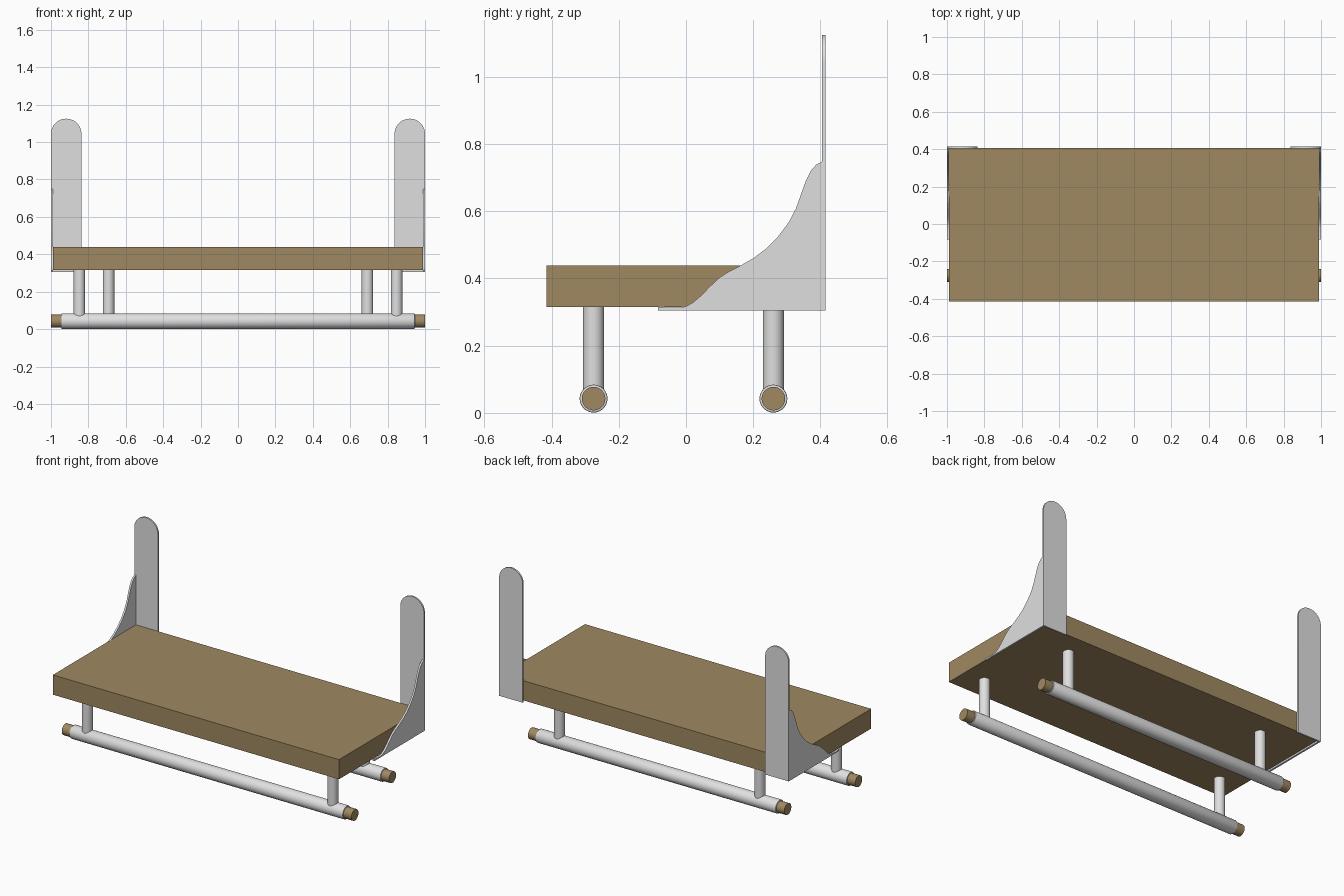
import bpy, bmesh, math
from mathutils import Matrix

if "Cube" in bpy.data.objects:
    bpy.data.objects.remove(bpy.data.objects["Cube"])


def material(name, rgb):
    m = bpy.data.materials.new(name)
    m.diffuse_color = (*rgb, 1)
    m.use_nodes = True
    m.node_tree.nodes["Principled BSDF"].inputs["Base Color"].default_value = m.diffuse_color
    return m


WOOD = material("brown wood", (0.35, 0.25, 0.12))
METAL = material("light grey metal", (0.74, 0.74, 0.74))


def finish(name, bm, mat, smooth=False):
    bmesh.ops.recalc_face_normals(bm, faces=bm.faces)
    me = bpy.data.meshes.new(name)
    bm.to_mesh(me)
    bm.free()
    me.materials.append(mat)
    ob = bpy.data.objects.new(name, me)
    bpy.context.collection.objects.link(ob)
    if smooth:
        bpy.ops.object.select_all(action='DESELECT')
        ob.select_set(True)
        bpy.context.view_layer.objects.active = ob
        bpy.ops.object.shade_smooth_by_angle(angle=math.radians(35))
    return ob


def box(name, lo, hi, mat):
    bm = bmesh.new()
    bmesh.ops.create_cube(bm, size=1)
    for v in bm.verts:
        v.co = [lo[i] + (v.co[i] + 0.5) * (hi[i] - lo[i]) for i in range(3)]
    return finish(name, bm, mat)


def rod(name, centre, radius, length, axis, mat, bevel=0):
    bm = bmesh.new()
    bmesh.ops.create_cone(bm, cap_ends=True, segments=40, radius1=radius,
                          radius2=radius, depth=length)
    if bevel:
        rims = [e for e in bm.edges if abs(e.verts[0].co.z - e.verts[1].co.z) < 1e-5]
        bmesh.ops.bevel(bm, geom=rims, offset=bevel, segments=2, affect='EDGES', profile=0.5)
    rot = Matrix.Rotation(math.pi / 2, 4, 'Y') if axis == 'X' else Matrix()
    bm.transform(Matrix.Translation(centre) @ rot)
    return finish(name, bm, mat, True)


def plate(name, points, offset, mat):
    """Extrude a 3D outline by an offset vector."""
    bm = bmesh.new()
    face = bm.faces.new([bm.verts.new(p) for p in points])
    ext = bmesh.ops.extrude_face_region(bm, geom=[face])
    bmesh.ops.translate(bm, vec=offset, verts=[g for g in ext["geom"] if isinstance(g, bmesh.types.BMVert)])
    return finish(name, bm, mat, True)


# Seat board
box("seat", (-0.988, -0.415, 0.315), (0.988, 0.405, 0.438), WOOD)

# Curved outline of the side plates (y, z)
SIDE = [(0.41, 0.305), (-0.083, 0.305), (-0.083, 0.316), (-0.05, 0.313), (-0.02, 0.313),
        (0.0, 0.317), (0.02, 0.328), (0.045, 0.349), (0.07, 0.375), (0.10, 0.403),
        (0.13, 0.422), (0.16, 0.437), (0.20, 0.460), (0.24, 0.490), (0.275, 0.526),
        (0.305, 0.566), (0.327, 0.608), (0.342, 0.650), (0.357, 0.692), (0.372, 0.721),
        (0.387, 0.738), (0.40, 0.745), (0.41, 0.752)]

for s, side in ((-1, "left"), (1, "right")):
    # Upright with a rounded top
    r = 0.0815
    cx, cz = s * (1 - r), 1.125 - r
    outline = [(cx - r, 0.405, 0.305), (cx + r, 0.405, 0.305)]
    outline += [(cx + r * math.cos(math.pi * i / 24), 0.405, cz + r * math.sin(math.pi * i / 24))
                for i in range(25)]
    plate(side + "_back_upright", outline, (0, 0.01, 0), METAL)
    # Curved side bracket
    plate(side + "_side_bracket", [(s * 0.9885, y, z) for y, z in SIDE], (s * 0.0115, 0, 0), METAL)

# Rails with wooden ends, and the posts carrying the seat
for name, y, half, post_x in (("front", -0.275, 1.0, 0.848), ("back", 0.26, 0.885, 0.692)):
    z = 0.0425
    rod(name + "_rail", (0, y, z), 0.0415, 2 * (half - 0.055), 'X', METAL, 0.004)
    for s, side in ((-1, "left"), (1, "right")):
        rod(f"{name}_{side}_rail_end", (s * (half - 0.04), y, z), 0.035, 0.08, 'X', WOOD)
        rod(f"{name}_{side}_post", (s * post_x, y, 0.181), 0.031, 0.27, 'Z', METAL)
